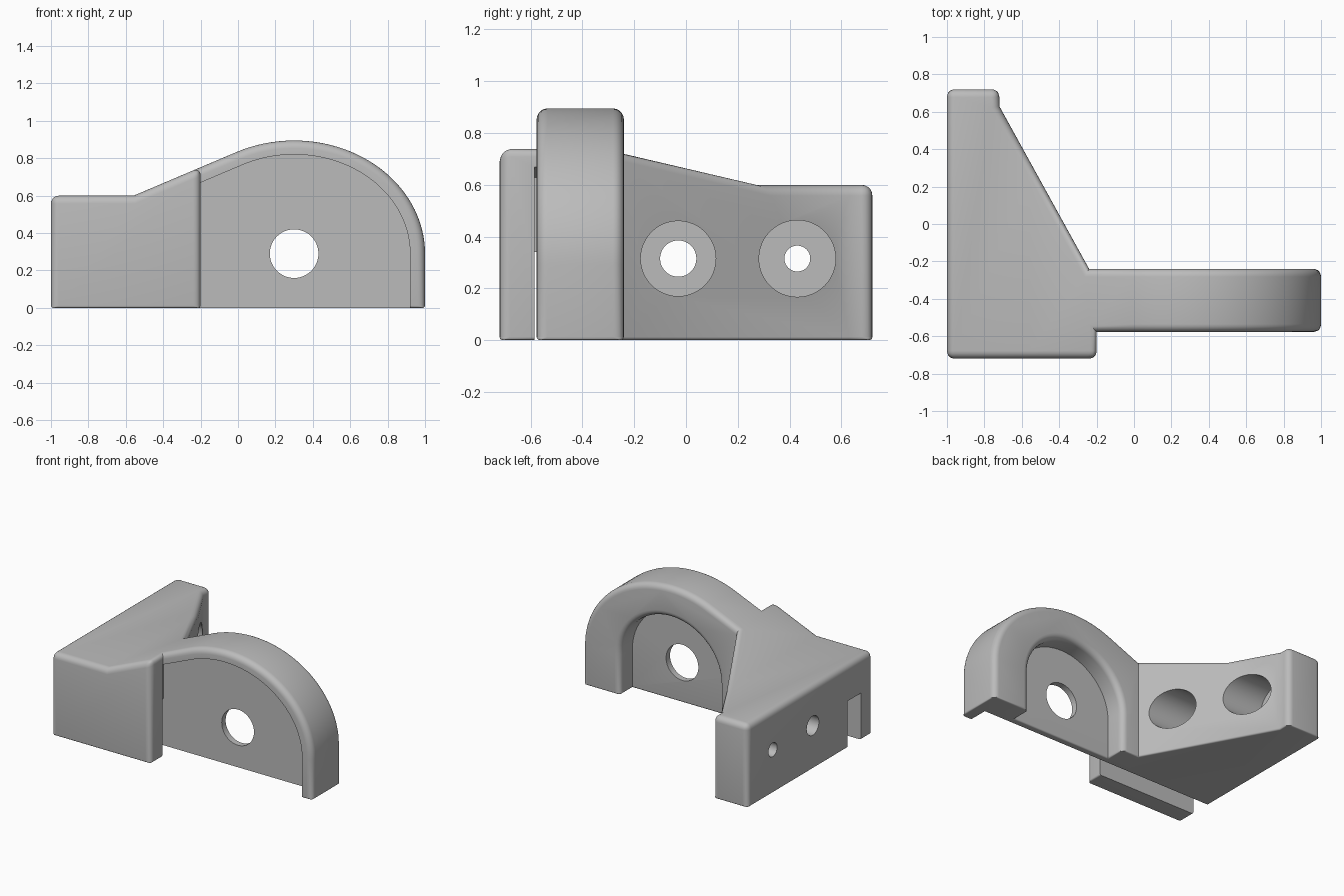
import bpy, bmesh, math
from mathutils import Vector, Matrix

if "Cube" in bpy.data.objects:
    bpy.data.objects.remove(bpy.data.objects["Cube"], do_unlink=True)

grey = bpy.data.materials.new("mid grey")
grey.use_nodes = True
colour = (0.5, 0.5, 0.5, 1)
grey.diffuse_color = colour
grey.node_tree.nodes["Principled BSDF"].inputs["Base Color"].default_value = colour


def make_object(name, bm):
    bmesh.ops.recalc_face_normals(bm, faces=bm.faces)
    mesh = bpy.data.meshes.new(name)
    bm.to_mesh(mesh)
    bm.free()
    mesh.materials.append(grey)
    obj = bpy.data.objects.new(name, mesh)
    bpy.context.collection.objects.link(obj)
    return obj


def prism(name, outline, axis, low, high):
    """Extrude an outline along y (points are x, z) or z (points are x, y)."""
    bm = bmesh.new()
    along = Vector((0, 1, 0)) if axis == "y" else Vector((0, 0, 1))
    points = [(a, low, b) if axis == "y" else (a, b, low) for a, b in outline]
    face = bm.faces.new([bm.verts.new(p) for p in points])
    grown = bmesh.ops.extrude_face_region(bm, geom=[face])["geom"]
    moved = [v for v in grown if isinstance(v, bmesh.types.BMVert)]
    bmesh.ops.translate(bm, verts=moved, vec=along * (high - low))
    return make_object(name, bm)


def cylinder(name, centre, radius, length, axis):
    bm = bmesh.new()
    turn = Matrix.Rotation(math.pi / 2, 4, "X" if axis == "y" else "Y")
    bmesh.ops.create_cone(bm, cap_ends=True, segments=48, radius1=radius,
                          radius2=radius, depth=length,
                          matrix=Matrix.Translation(centre) @ turn)
    return make_object(name, bm)


def combine(target, tool, operation="DIFFERENCE"):
    mod = target.modifiers.new("cut", "BOOLEAN")
    mod.operation = operation
    mod.solver = "EXACT"
    mod.object = tool
    bpy.context.view_layer.objects.active = target
    bpy.ops.object.modifier_apply(modifier=mod.name)
    bpy.data.objects.remove(tool, do_unlink=True)


CX, CZ = 0.3, 0.29      # centre of the arch and its hole
SLOPE = 0.424


def arch(rx, rz, end, steps=36):
    """Elliptical arc from the right side over the top to angle end."""
    return [(CX + rx * math.cos(end * i / steps), CZ + rz * math.sin(end * i / steps))
            for i in range(steps + 1)]


def tangent_angle(rx, rz):
    return math.pi / 2 + math.atan(SLOPE * rx / rz)


# Bracket body: plan outline intersected with the side profile
plan = [(-1, -.72), (-.2, -.72), (-.2, -.577), (1, -.577), (1, -.24),
        (-.24, -.24), (-.72, .63), (-.72, .72), (-1, .72)]
body = prism("bracket_body", plan, "z", 0, 1.2)
outer = arch(.7, .605, tangent_angle(.7, .605))
tx, tz = outer[-1]
profile = [(1, -.2)] + outer + [(tx - (tz - .6) / SLOPE, .6), (-1.2, .6), (-1.2, -.2)]
combine(body, prism("profile_cutter", profile, "y", -1, 1), "INTERSECT")

# Arched pocket in the back of the arm
pocket = [(CX + .4, -.2)] + arch(.4, .38, math.pi) + [(CX - .4, -.2)]
combine(body, prism("pocket_cutter", pocket, "y", -.385, 0), "DIFFERENCE")

# Rounded outer edges, tighter along the underside
bm = bmesh.new()
bm.from_mesh(body.data)
bmesh.ops.remove_doubles(bm, verts=bm.verts, dist=.0005)
bmesh.ops.dissolve_limit(bm, angle_limit=.01, verts=bm.verts, edges=bm.edges)
weight = bm.edges.layers.float.new("bevel_weight_edge")
for edge in bm.edges:
    if len(edge.link_faces) == 2 and edge.calc_face_angle_signed(0) > math.radians(28):
        under = all(v.co.z < .001 for v in edge.verts)
        edge[weight] = .3 if under else 1
bm.to_mesh(body.data)
bm.free()
bevel = body.modifiers.new("rounding", "BEVEL")
bevel.limit_method = "WEIGHT"
bevel.width = .042
bevel.segments = 5
bpy.context.view_layer.objects.active = body
bpy.ops.object.modifier_apply(modifier=bevel.name)

# Recess in the front of the arm, running a little way into the block
inner = arch(.62, .53, tangent_angle(.62, .53))
ix, iz = inner[-1]
end = -.3
recess = [(.92, -.2)] + inner + [(end, iz - SLOPE * (ix - end)), (end, -.2)]
combine(body, prism("recess_cutter", recess, "y", -.585, -.43))

# Slot right through the block at its foot
slot = [(-1.2, -.2), (-.1, -.2), (-.1, .34), (-1.2, .34)]
combine(body, prism("slot_cutter", slot, "y", -.585, -.43))

# Pivot hole in the arm
combine(body, cylinder("pivot_cutter", (CX, -.4, CZ), .13, .3, "y"))

# Two counterbored screw holes in the block
for y, wide, narrow in ((-.03, .145, .07), (.43, .148, .05)):
    combine(body, cylinder("counterbore_cutter", (-.35, y, .315), wide, 1, "x"))
    combine(body, cylinder("screw_cutter", (-.9, y, .315), narrow, .5, "x"))

bpy.ops.object.select_all(action="DESELECT")
body.select_set(True)
bpy.context.view_layer.objects.active = body
bpy.ops.object.shade_smooth_by_angle(angle=math.radians(30))
